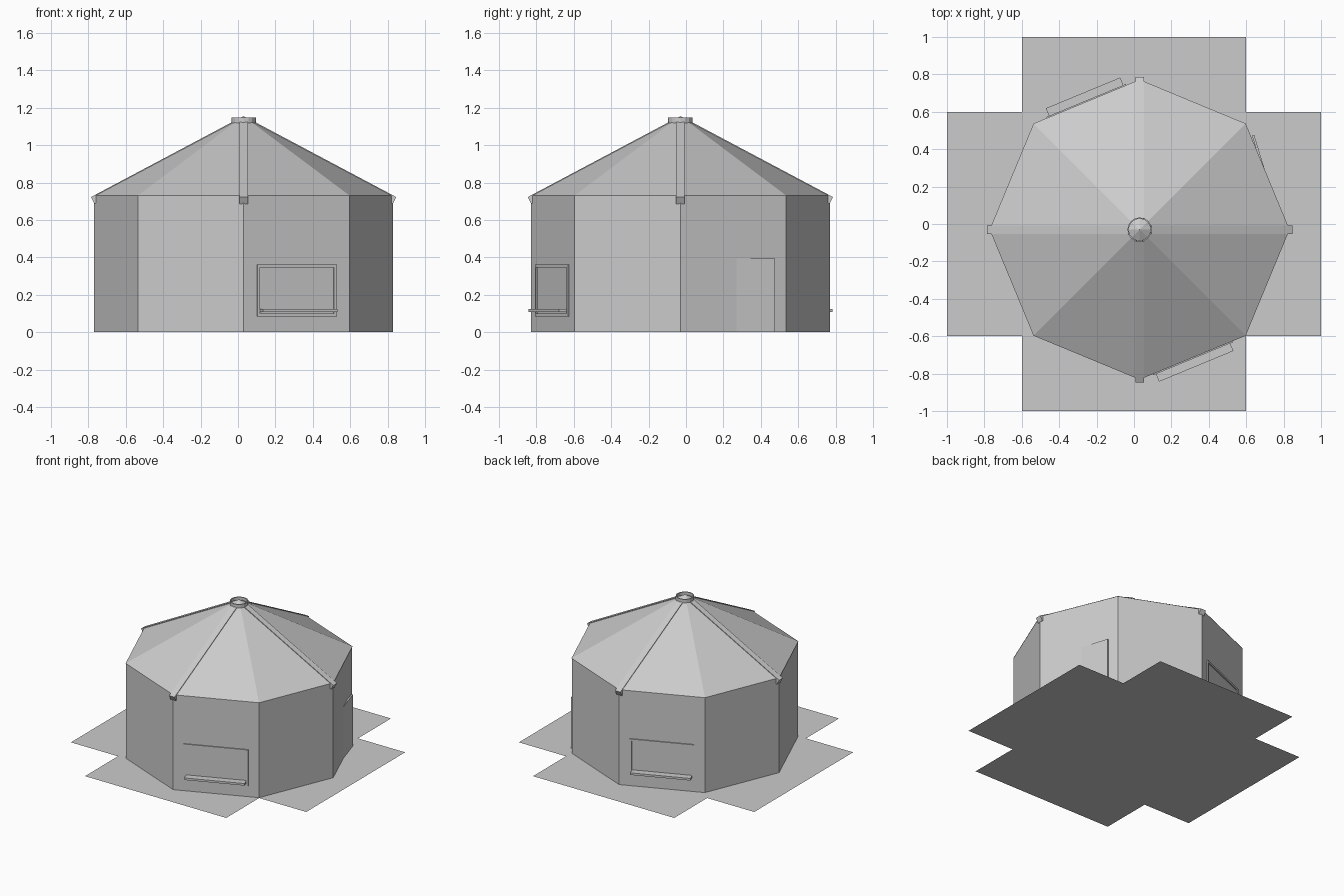
import bpy, bmesh, math
from mathutils import Matrix, Vector

if "Cube" in bpy.data.objects:
    bpy.data.objects.remove(bpy.data.objects["Cube"])

CENTER = Vector((0.03, -0.03, 0))
R, WALL_H, APEX = 0.80, 0.73, 1.155
APOTHEM = R * math.cos(math.pi / 8)


def mesh_object(name, verts, faces):
    me = bpy.data.meshes.new(name)
    me.from_pydata(verts, [], faces)
    bm = bmesh.new()
    bm.from_mesh(me)
    bmesh.ops.recalc_face_normals(bm, faces=bm.faces)
    bm.to_mesh(me)
    bm.free()
    ob = bpy.data.objects.new(name, me)
    bpy.context.collection.objects.link(ob)
    return ob


def box(name, lo, hi, frame):
    """Box between two corners, given in a local frame."""
    lo, hi = Vector(lo), Vector(hi)
    me = bpy.data.meshes.new(name)
    bm = bmesh.new()
    bmesh.ops.create_cube(bm, size=1)
    bmesh.ops.scale(bm, vec=hi - lo, verts=bm.verts)
    bmesh.ops.translate(bm, vec=(lo + hi) / 2, verts=bm.verts)
    bm.to_mesh(me)
    bm.free()
    ob = bpy.data.objects.new(name, me)
    bpy.context.collection.objects.link(ob)
    ob.matrix_world = frame
    return ob


def radial(deg, dist=0, z=0):
    """Frame with local x pointing outward at the given angle."""
    return (Matrix.Translation(CENTER) @ Matrix.Rotation(math.radians(deg), 4, 'Z')
            @ Matrix.Translation((dist, 0, z)))


def ring_points(r, z, n):
    return [(CENTER.x + r * math.cos(2 * math.pi * i / n),
             CENTER.y + r * math.sin(2 * math.pi * i / n), z) for i in range(n)]


# Cross-shaped base sheet
a, b = 0.6, 1.0
cross = [(-a, -b), (a, -b), (a, -a), (b, -a), (b, a), (a, a),
         (a, b), (-a, b), (-a, a), (-b, a), (-b, -a), (-a, -a)]
mesh_object("base_sheet", [(x, y, 0) for x, y in cross], [tuple(range(12))])

# Octagonal walls
side = [(i, (i + 1) % 8, 8 + (i + 1) % 8, 8 + i) for i in range(8)]
mesh_object("walls", ring_points(R, 0, 8) + ring_points(R, WALL_H, 8), side)

# Pyramid roof
mesh_object("roof", ring_points(R + 0.002, WALL_H, 8) + [(CENTER.x, CENTER.y, APEX)],
            [(i, (i + 1) % 8, 8) for i in range(8)])

# Open ring at the peak
n = 16
rings = (ring_points(0.065, 1.115, n) + ring_points(0.065, 1.147, n)
         + ring_points(0.058, 1.147, n) + ring_points(0.058, 1.115, n))
mesh_object("peak_ring", rings,
            [(k * n + i, k * n + (i + 1) % n, ((k + 1) % 4) * n + (i + 1) % n, ((k + 1) % 4) * n + i)
             for k in range(4) for i in range(n)])

# Rafters along four of the roof ridges
slope = math.atan2(APEX - WALL_H, R)
length = math.hypot(R, APEX - WALL_H)
for deg in (0, 90, 180, 270):
    frame = radial(deg, 0, APEX) @ Matrix.Rotation(slope, 4, 'Y')
    box("rafter", (0.07, -0.023, -0.04), (length + 0.018, 0.023, 0.001), frame)

# Two opposite windows: frame bars and a projecting sill
for deg in (292.5, 112.5):
    f = radial(deg, APOTHEM)
    w, t, z0, z1, d = 0.23, 0.016, 0.083, 0.362, 0.008
    box("window_frame_left", (-0.01, -w, z0), (d, -w + t, z1), f)
    box("window_frame_right", (-0.01, w - t, z0), (d, w, z1), f)
    box("window_frame_top", (-0.01, -w + t, z1 - t), (d, w - t, z1), f)
    box("window_frame_bottom", (-0.01, -w + t, z0), (d, w - t, z0 + t), f)
    box("window_sill", (-0.01, -0.215, 0.107), (0.052, 0.215, 0.123), f)

# Door standing slightly ajar
hinge = radial(22.5, APOTHEM) @ Matrix.Translation((0, 0.02, 0)) @ Matrix.Rotation(math.radians(-5.5), 4, 'Z')
box("door", (-0.012, -0.03, 0), (0, 0.215, 0.395), hinge)
